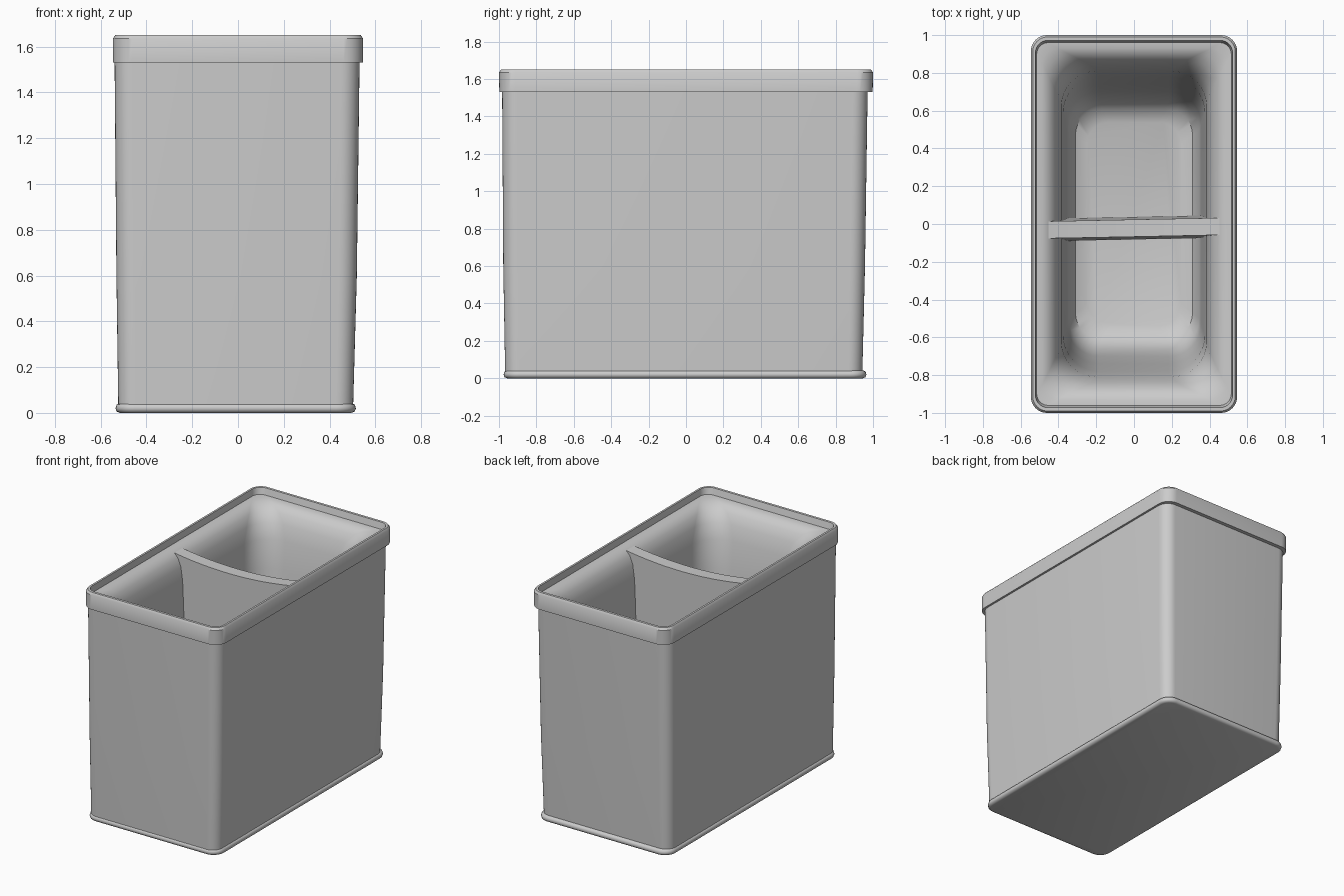
import bpy, math

old = bpy.data.objects.get("Cube")
if old:
    bpy.data.objects.remove(old, do_unlink=True)

grey = bpy.data.materials.new("grey plastic")
grey.use_nodes = True
colour = (0.6, 0.6, 0.6, 1)
grey.diffuse_color = colour
grey.node_tree.nodes["Principled BSDF"].inputs["Base Color"].default_value = colour


def make_object(name, verts, faces, angle=35):
    mesh = bpy.data.meshes.new(name)
    mesh.from_pydata(verts, [], faces)
    mesh.materials.append(grey)
    obj = bpy.data.objects.new(name, mesh)
    bpy.context.collection.objects.link(obj)
    bpy.ops.object.select_all(action='DESELECT')
    obj.select_set(True)
    bpy.context.view_layer.objects.active = obj
    bpy.ops.object.mode_set(mode='EDIT')
    bpy.ops.mesh.select_all(action='SELECT')
    bpy.ops.mesh.normals_make_consistent(inside=False)
    bpy.ops.object.mode_set(mode='OBJECT')
    bpy.ops.object.shade_smooth_by_angle(angle=math.radians(angle))
    return obj


def rounded_ring(hx, hy, r, z, cx=0, cy=0, steps=8):
    """Rounded rectangle from half sizes, corner radius, height and centre."""
    pts = []
    for k, (sx, sy) in enumerate([(1, 1), (-1, 1), (-1, -1), (1, -1)]):
        for i in range(steps + 1):
            a = math.pi / 2 * (k + i / steps)
            pts.append((cx + sx * (hx - r) + r * math.cos(a),
                        cy + sy * (hy - r) + r * math.sin(a), z))
    return pts


def loft(name, rings, angle=35):
    """Skin a stack of rounded rectangles and cap both ends."""
    loops = [rounded_ring(*ring) for ring in rings]
    n = len(loops[0])
    faces = [(j * n + i, j * n + (i + 1) % n, (j + 1) * n + (i + 1) % n, (j + 1) * n + i)
             for j in range(len(loops) - 1) for i in range(n)]
    faces.append(tuple(range(n))[::-1])
    faces.append(tuple(range((len(loops) - 1) * n, len(loops) * n)))
    return make_object(name, [p for loop in loops for p in loop], faces, angle)


# Basin wall: half width, half length, corner radius, height
basin = [
    (0.515, 0.96, 0.06, 1.605),
    (0.485, 0.93, 0.08, 1.603),
    (0.455, 0.90, 0.11, 1.59),
    (0.425, 0.87, 0.14, 1.56),
    (0.40, 0.84, 0.17, 1.50),
    (0.385, 0.81, 0.19, 1.40),
    (0.375, 0.78, 0.19, 1.20),
    (0.365, 0.74, 0.18, 0.85),
    (0.355, 0.70, 0.17, 0.50),
    (0.345, 0.66, 0.16, 0.34),
    (0.31, 0.61, 0.14, 0.27),
    (0.25, 0.54, 0.12, 0.24),
]

# Tapered body, rim and basin form one continuous wall
loft("bin_body", [
    (0.513, 0.955, 0.075, 0.035, -0.01, -0.012),
    (0.525, 0.967, 0.08, 0.60, -0.006, -0.01),
    (0.535, 0.977, 0.08, 1.53, -0.004, -0.006),
    (0.546, 0.998, 0.085, 1.53),
    (0.546, 1.0, 0.085, 1.635),
    (0.536, 0.99, 0.078, 1.65),
    (0.522, 0.972, 0.065, 1.65),
] + basin)

# Rounded bead around the foot
loft("base_bead", [
    (0.505, 0.95, 0.07, 0.0, -0.01, -0.005),
    (0.52, 0.965, 0.08, 0.006, -0.01, -0.005),
    (0.525, 0.97, 0.085, 0.02, -0.01, -0.005),
    (0.52, 0.965, 0.08, 0.036, -0.01, -0.005),
    (0.508, 0.952, 0.07, 0.042, -0.01, -0.005),
], 60)

# Divider: outline follows the basin wall, with a sagging top edge
outline = []
for side in (-1, 1):
    edge = [(side * (hx + 0.012), z) for hx, hy, r, z in basin[2:-2]]
    outline += edge if side < 0 else edge[::-1]
for i in range(1, 12):
    u = 1 - i / 6
    outline.append((0.467 * u, 1.55 + 0.04 * u * u))

verts = []
for side in (-1, 1):
    for x, z in outline:
        half = 0.045 + 0.012 * (1.59 - z)
        verts.append((x, -0.022 + 0.02 * x + side * half, z))
n = len(outline)
faces = [tuple(range(n))[::-1], tuple(range(n, 2 * n))]
faces += [(i, (i + 1) % n, n + (i + 1) % n, n + i) for i in range(n)]
make_object("divider", verts, faces)
